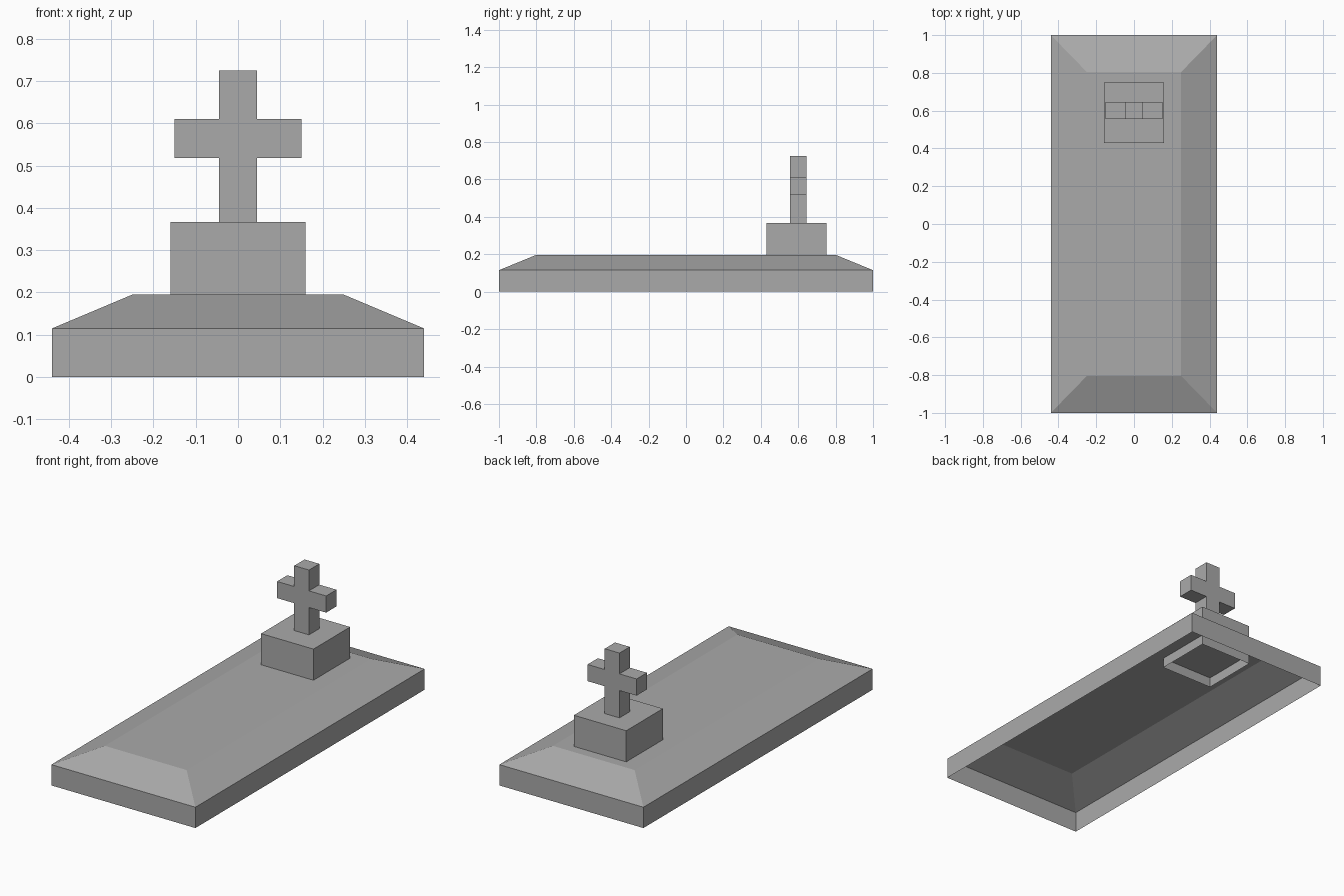
import bpy, bmesh

cube = bpy.data.objects.get("Cube")
if cube:
    bpy.data.objects.remove(cube, do_unlink=True)

stone = bpy.data.materials.new("grey stone")
stone.use_nodes = True
colour = (0.4, 0.4, 0.4, 1)
stone.diffuse_color = colour
stone.node_tree.nodes["Principled BSDF"].inputs["Base Color"].default_value = colour


def finish(name, bm):
    bmesh.ops.recalc_face_normals(bm, faces=bm.faces)
    mesh = bpy.data.meshes.new(name)
    bm.to_mesh(mesh)
    bm.free()
    mesh.materials.append(stone)
    obj = bpy.data.objects.new(name, mesh)
    bpy.context.collection.objects.link(obj)
    return obj


def open_shell(name, y, levels):
    """Stack rectangles (half width, half depth, z), close the top, leave the bottom open."""
    bm = bmesh.new()
    rings = [[bm.verts.new((sx * w, y + sy * d, z))
              for sx, sy in ((-1, -1), (1, -1), (1, 1), (-1, 1))]
             for w, d, z in levels]
    for low, high in zip(rings, rings[1:]):
        for i in range(4):
            j = (i + 1) % 4
            bm.faces.new((low[i], low[j], high[j], high[i]))
    bm.faces.new(rings[-1])
    return finish(name, bm)


# Slab: upright sides, then a sloped border up to the flat top
open_shell("grave_slab", 0, [(0.44, 1, 0), (0.44, 1, 0.115), (0.25, 0.805, 0.195)])

# Pedestal: hollow block sunk a little through the slab
open_shell("pedestal", 0.59, [(0.16, 0.16, 0.14), (0.16, 0.16, 0.367)])

# Cross: half outline mirrored, then extruded front to back
half = [(0.045, 0.367), (0.045, 0.518), (0.15, 0.518),
        (0.15, 0.61), (0.045, 0.61), (0.045, 0.725)]
outline = half + [(-x, z) for x, z in reversed(half)]
bm = bmesh.new()
front = bm.faces.new([bm.verts.new((x, 0.555, z)) for x, z in outline])
back = bmesh.ops.extrude_face_region(bm, geom=[front])
bmesh.ops.translate(bm, vec=(0, 0.09, 0),
                    verts=[v for v in back["geom"] if isinstance(v, bmesh.types.BMVert)])
finish("cross", bm)
